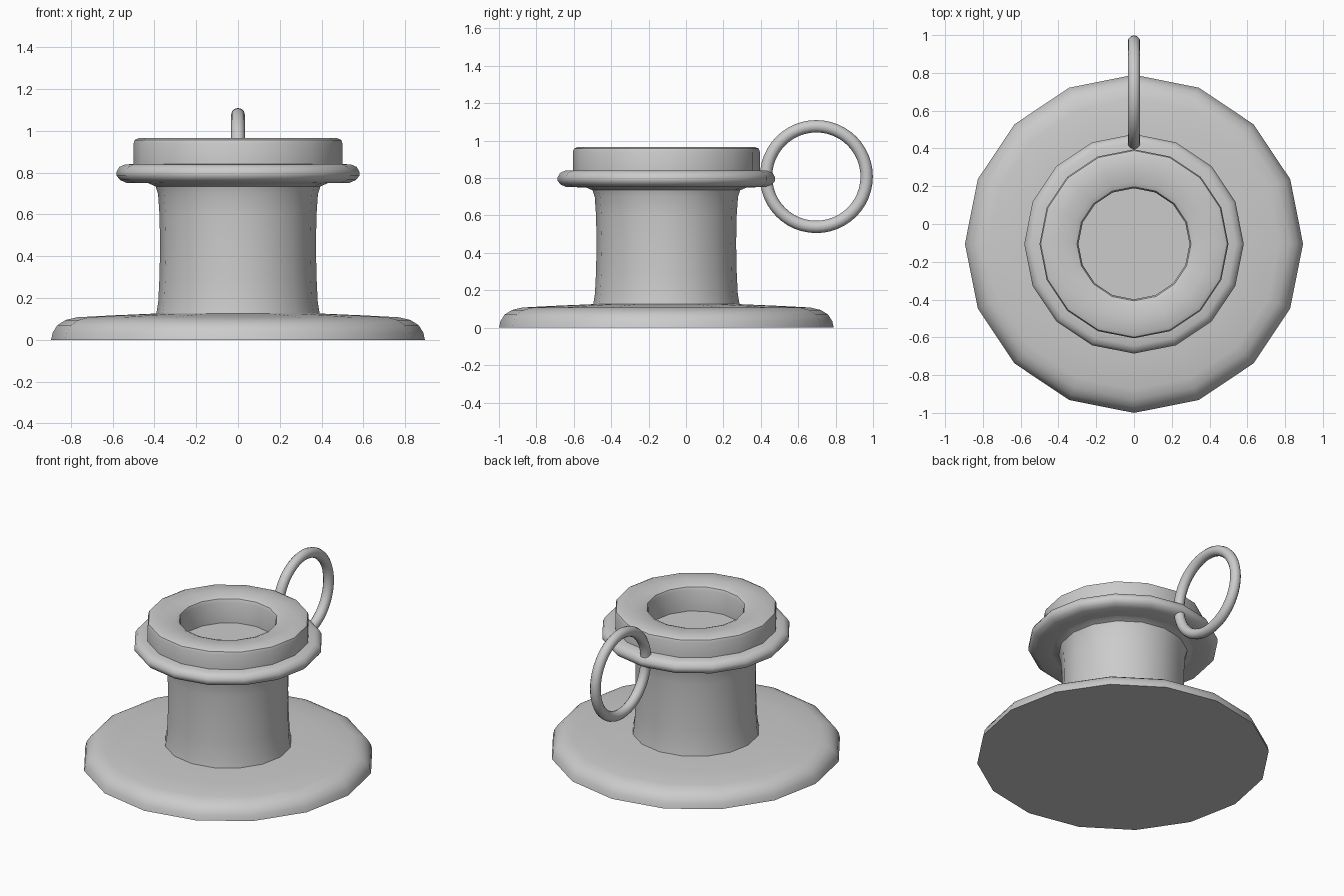
import bpy
import bmesh
from math import tau, cos, sin, radians

cube = bpy.data.objects.get("Cube")
if cube:
    bpy.data.objects.remove(cube, do_unlink=True)

SIDES = 16
AXIS_Y = -0.105

grey = bpy.data.materials.new("plain grey metal")
grey.use_nodes = True
grey.diffuse_color = (0.6, 0.6, 0.6, 1)
grey.node_tree.nodes["Principled BSDF"].inputs["Base Color"].default_value = (0.6, 0.6, 0.6, 1)


def finish(obj, name, angle):
    obj.name = name
    obj.data.materials.clear()
    obj.data.materials.append(grey)
    bpy.ops.object.select_all(action='DESELECT')
    bpy.context.view_layer.objects.active = obj
    obj.select_set(True)
    bpy.ops.object.shade_smooth_by_angle(angle=radians(angle))


def lathe(name, profile, angle=40):
    """Turn a (radius, height) profile round the holder's axis."""
    bm = bmesh.new()
    rings = []
    for r, z in profile:
        if r == 0:
            rings.append([bm.verts.new((0, 0, z))] * SIDES)
        else:
            rings.append([bm.verts.new((r * cos(tau * i / SIDES), r * sin(tau * i / SIDES), z))
                          for i in range(SIDES)])
    for low, high in zip(rings, rings[1:]):
        for i in range(SIDES):
            j = (i + 1) % SIDES
            corners = list(dict.fromkeys((low[i], low[j], high[j], high[i])))
            bm.faces.new(corners)
    bmesh.ops.recalc_face_normals(bm, faces=bm.faces)
    mesh = bpy.data.meshes.new(name)
    bm.to_mesh(mesh)
    bm.free()
    obj = bpy.data.objects.new(name, mesh)
    obj.location.y = AXIS_Y
    bpy.context.collection.objects.link(obj)
    finish(obj, name, angle)


# Wide foot with a rounded rim
lathe("base_dish", [(0, 0), (0.895, 0), (0.887, 0.035), (0.865, 0.07), (0.825, 0.095),
                    (0.77, 0.108), (0.6, 0.117), (0.39, 0.126), (0, 0.126)])

# Waisted stem flaring under the collar
lathe("stem", [(0.392, 0.12), (0.382, 0.18), (0.376, 0.3), (0.373, 0.45), (0.376, 0.6),
               (0.383, 0.7), (0.395, 0.735), (0.43, 0.75), (0.5, 0.757)])

# Rounded collar
lathe("collar", [(0.42, 0.75), (0.535, 0.752), (0.565, 0.765), (0.581, 0.785), (0.581, 0.805),
                 (0.568, 0.828), (0.54, 0.84), (0.48, 0.842)])

# Cup with a rounded lip and a shallow socket
lathe("candle_cup", [(0.5, 0.835), (0.5, 0.94), (0.494, 0.957), (0.475, 0.966), (0.4, 0.966),
                     (0.33, 0.962), (0.302, 0.95), (0.294, 0.93), (0.294, 0.79), (0, 0.79)])

# Upright finger ring at the back
bpy.ops.mesh.primitive_torus_add(major_radius=0.269, minor_radius=0.033, major_segments=48,
                                 minor_segments=12, location=(0, 0.697, 0.808),
                                 rotation=(0, tau / 4, 0))
finish(bpy.context.object, "finger_ring", 60)
